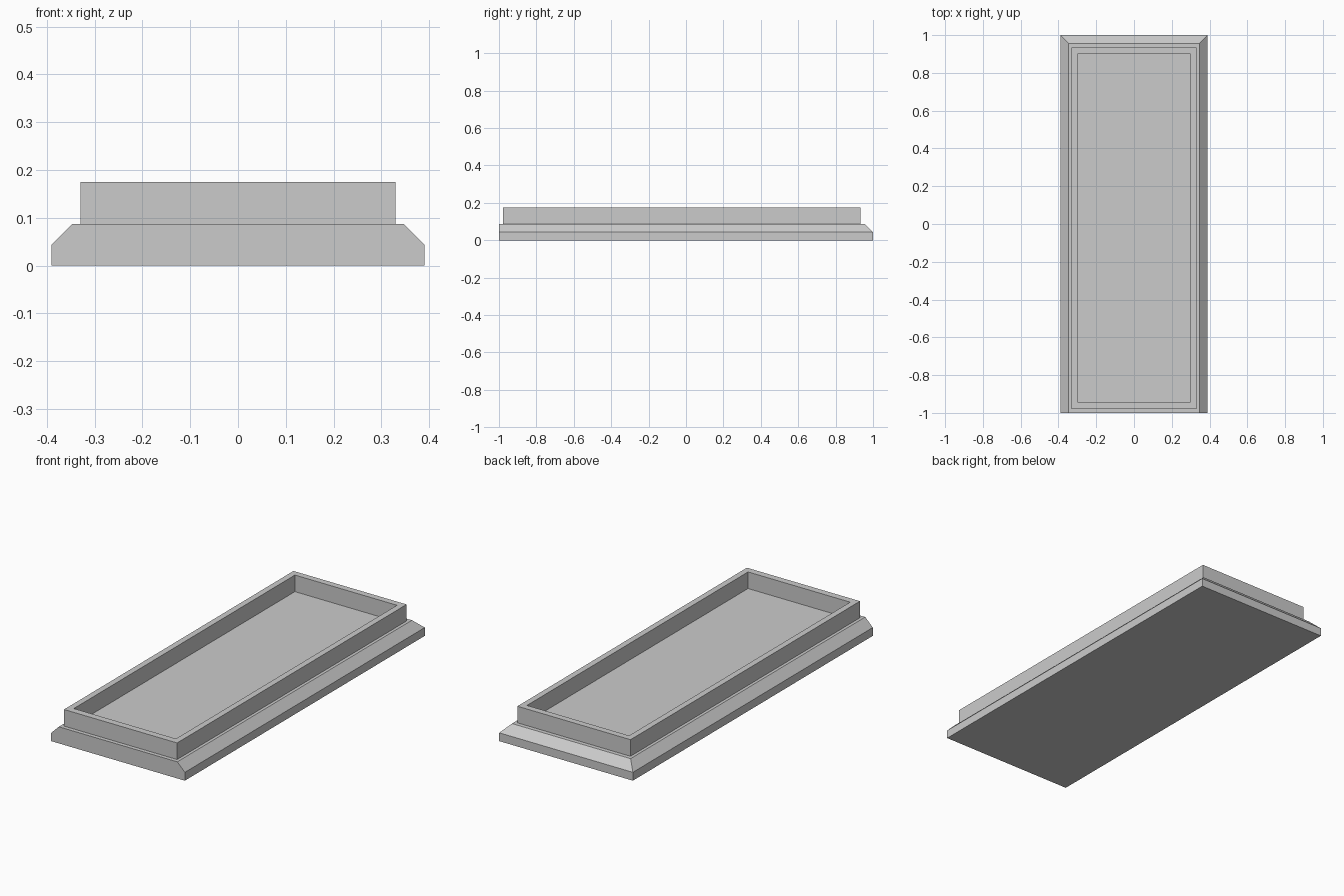
import bpy
import bmesh

cube = bpy.data.objects.get("Cube")
if cube:
    bpy.data.objects.remove(cube, do_unlink=True)

grey = bpy.data.materials.new("plain grey")
grey.use_nodes = True
colour = (0.6, 0.6, 0.6, 1)
grey.diffuse_color = colour
grey.node_tree.nodes["Principled BSDF"].inputs["Base Color"].default_value = colour


def ring(bm, half_x, front, back, z):
    """Rectangular loop of four vertices at height z."""
    corners = [(-half_x, front), (half_x, front), (half_x, back), (-half_x, back)]
    return [bm.verts.new((x, y, z)) for x, y in corners]


def loft(name, rings, closed=False):
    """Join rectangular loops; cap both ends unless the loft closes on itself."""
    bm = bmesh.new()
    loops = [ring(bm, *r) for r in rings]
    pairs = list(zip(loops, loops[1:]))
    if closed:
        pairs.append((loops[-1], loops[0]))
    else:
        bm.faces.new(loops[0][::-1])
        bm.faces.new(loops[-1])
    for a, b in pairs:
        for i in range(4):
            j = (i + 1) % 4
            bm.faces.new((a[i], a[j], b[j], b[i]))
    bmesh.ops.recalc_face_normals(bm, faces=bm.faces)
    mesh = bpy.data.meshes.new(name)
    bm.to_mesh(mesh)
    bm.free()
    mesh.materials.append(grey)
    obj = bpy.data.objects.new(name, mesh)
    bpy.context.collection.objects.link(obj)
    return obj


BASE_TOP, RIM_TOP = 0.0875, 0.175

# Solid plinth, bevelled on the sides and back, flush at the front
loft("plinth", [
    (0.39, -1, 1, 0),
    (0.39, -1, 1, 0.044),
    (0.346, -1, 0.956, BASE_TOP),
])

# Upright rim enclosing the shallow tray
outer = (0.33, -0.979, 0.934)
inner = (0.298, -0.943, 0.9)
loft("rim_wall", [
    (*outer, BASE_TOP),
    (*outer, RIM_TOP),
    (*inner, RIM_TOP),
    (*inner, BASE_TOP),
], closed=True)
